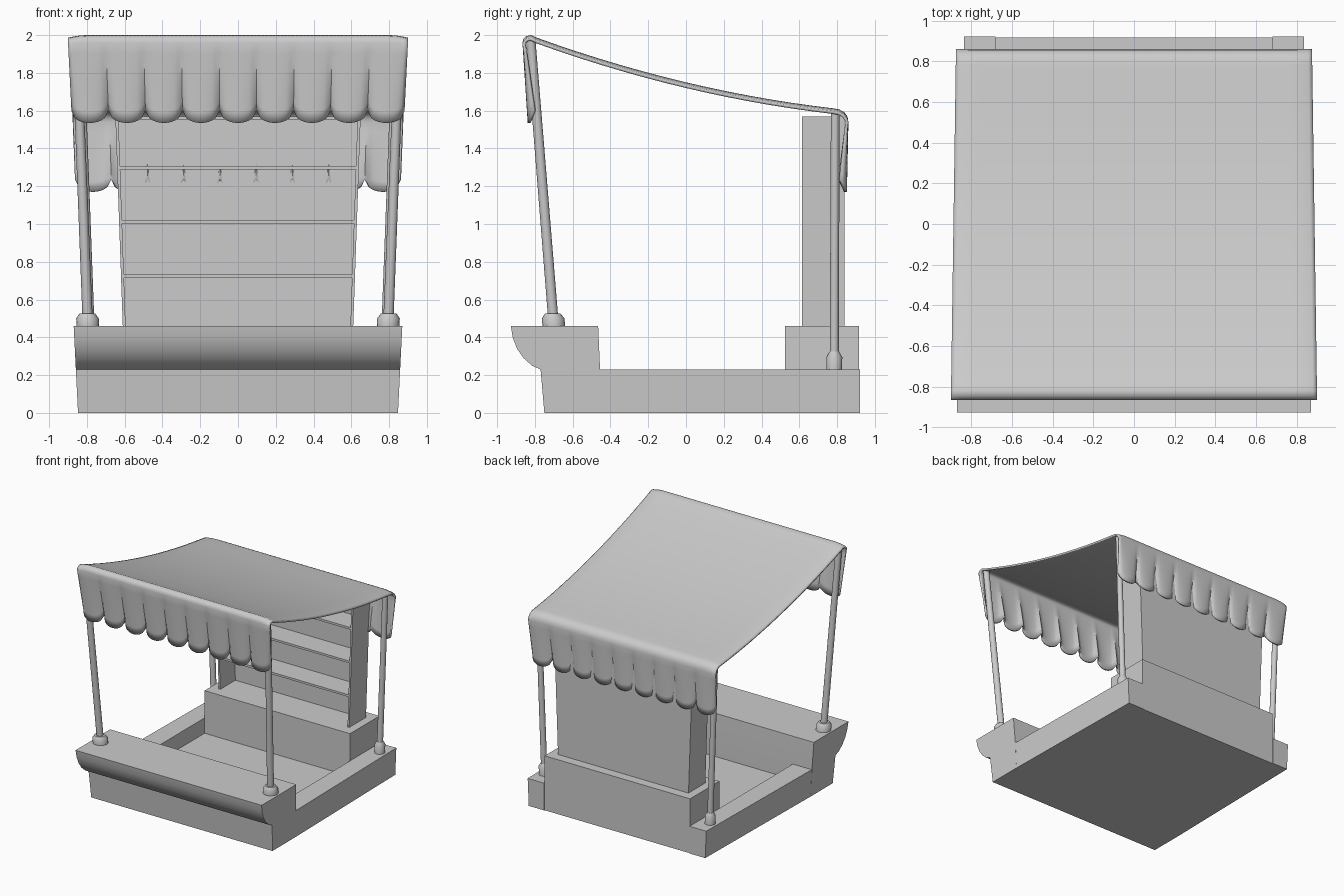
import bpy, bmesh, math
from mathutils import Vector

if "Cube" in bpy.data.objects:
    bpy.data.objects.remove(bpy.data.objects["Cube"])


def make(name, verts, faces, smooth=None):
    me = bpy.data.meshes.new(name)
    me.from_pydata(verts, [], faces)
    bm = bmesh.new()
    bm.from_mesh(me)
    bmesh.ops.recalc_face_normals(bm, faces=bm.faces)
    bm.to_mesh(me)
    bm.free()
    ob = bpy.data.objects.new(name, me)
    bpy.context.collection.objects.link(ob)
    if smooth:
        bpy.ops.object.select_all(action='DESELECT')
        ob.select_set(True)
        bpy.context.view_layer.objects.active = ob
        bpy.ops.object.shade_smooth_by_angle(angle=math.radians(smooth))
    return ob


def skin(name, rings, smooth=None):
    """Bridge closed rings of points and cap both ends."""
    n = len(rings[0])
    verts = [p for r in rings for p in r]
    faces = [(k * n + i, k * n + (i + 1) % n, (k + 1) * n + (i + 1) % n, (k + 1) * n + i)
             for k in range(len(rings) - 1) for i in range(n)]
    faces += [tuple(range(n)), tuple(range(len(verts) - n, len(verts)))]
    return make(name, verts, faces, smooth)


def block(name, x0, x1, y0, y1, z0, z1, flare=0.0):
    """Box; flare widens x towards the top in proportion to x."""
    def ring(z):
        k = 1 + flare * (z - 0.46)
        return [(x0 * k, y0, z), (x1 * k, y0, z), (x1 * k, y1, z), (x0 * k, y1, z)]
    return skin(name, [ring(z0), ring(z1)])


def post(name, base, top, radii, n=16):
    """Round post; radii holds (height, radius) pairs along the axis line."""
    a, b = Vector(base), Vector(top)
    rings = []
    for z, r in radii:
        c = a.lerp(b, (z - a.z) / (b.z - a.z))
        rings.append([(c.x + r * math.cos(2 * math.pi * i / n),
                       c.y + r * math.sin(2 * math.pi * i / n), z) for i in range(n)])
    return skin(name, rings, 40)


# front counter with a rounded overhang on the front wall
prof = [(-.75, 0), (-.77, .23), (-.815, .25), (-.86, .29), (-.895, .34), (-.918, .40),
        (-.927, .46), (-.465, .46), (-.455, .23), (-.455, 0)]
skin("front_counter", [[(s * (.847 + .05 * z), y, z) for y, z in prof] for s in (-1, 1)], 50)

# low side walls, posts and floor
for s, side in ((-1, "left"), (1, "right")):
    skin(side + "_wall",
         [[(s * .68, y, 0), (s * .68, y, .23), (s * (w + .01), y, .23), (s * w, y, 0)]
          for y, w in ((-.46, .847), (.922, .825))], 30)
    post(side + "_front_post", (s * .795, -.70, .46), (s * .855, -.822, 1.975),
         [(.455, .06), (.50, .06), (.525, .042), (.525, .027), (1.975, .025)])
    post(side + "_rear_post", (s * .775, .785, .23), (s * .825, .79, 1.59),
         [(.225, .042), (.295, .042), (.325, .026), (.325, .024), (1.59, .023)])
block("floor", -.69, .69, -.47, .6, 0, .10)

# rear bench
block("rear_bench", -.68, .68, .525, .917, 0, .46)

# shelf unit, flaring slightly upward
FL = .058
block("shelf_back", -.61, .61, .815, .838, .46, 1.57, FL)
for s, side in ((-1, "left"), (1, "right")):
    block("shelf_side_" + side, s * .61, s * .595, .613, .838, .46, 1.57, FL)
for i, z in enumerate((.715, 1.002, 1.288, 1.552)):
    block(f"shelf_board_{i + 1}", -.6, .6, .616, .82, z, z + .018, FL * (z - .46) / (z - .459))

# canopy: front valance, sagging roof and rear valance in one sheet
SC, DIV = 9, 10
N = SC * DIV
STEPS = 7


def roof_z(y):
    return .078 * y * y - .2375 * y + 1.75


rows = [("front", 1 - i / STEPS) for i in range(STEPS + 1)]
rows += [("roof", p) for p in ((-.861, 1.98), (-.846, 1.995), (-.82, 2.0))]
rows += [("roof", (y, roof_z(y))) for y in [-.79 + 1.57 * i / 14 for i in range(15)]]
rows += [("roof", p) for p in ((.81, 1.607), (.838, 1.592), (.855, 1.568))]
rows += [("rear", i / STEPS) for i in range(STEPS + 1)]

verts = []
for kind, v in rows:
    for c in range(N + 1):
        u = 2 * c / N - 1
        q = 2 * ((c % DIV) / DIV) - 1
        f = math.sqrt(max(0, 1 - q * q))      # 0 at cusps, 1 mid scallop
        if kind == "roof":
            y, z = v
            w = .888 - .0145 * y
            z -= .014 * max(0, (abs(u) - .88) / .12) ** 2
        elif kind == "front":
            w = .90 - .018 * v
            y = -.866 + .028 * v + .032 * v * (1 - f)
            z = 1.96 - v * (.36 + .065 * f)
        else:
            w = .875 - .012 * v
            y = .86 - .008 * v - .032 * v * (1 - f)
            z = 1.54 - v * (.305 + .065 * f)
        verts.append((u * w, y, z))
M = N + 1
faces = [(r * M + c, r * M + c + 1, (r + 1) * M + c + 1, (r + 1) * M + c)
         for r in range(len(rows) - 1) for c in range(N)]
canopy = make("canopy", verts, faces, 45)
# make the sheet face outward so that the thickness grows inward
if canopy.data.polygons[N * (len(rows) // 2) + 3].normal.z < 0:
    canopy.data.flip_normals()
mod = canopy.modifiers.new("thickness", 'SOLIDIFY')
mod.thickness = .016
mod.offset = -1
